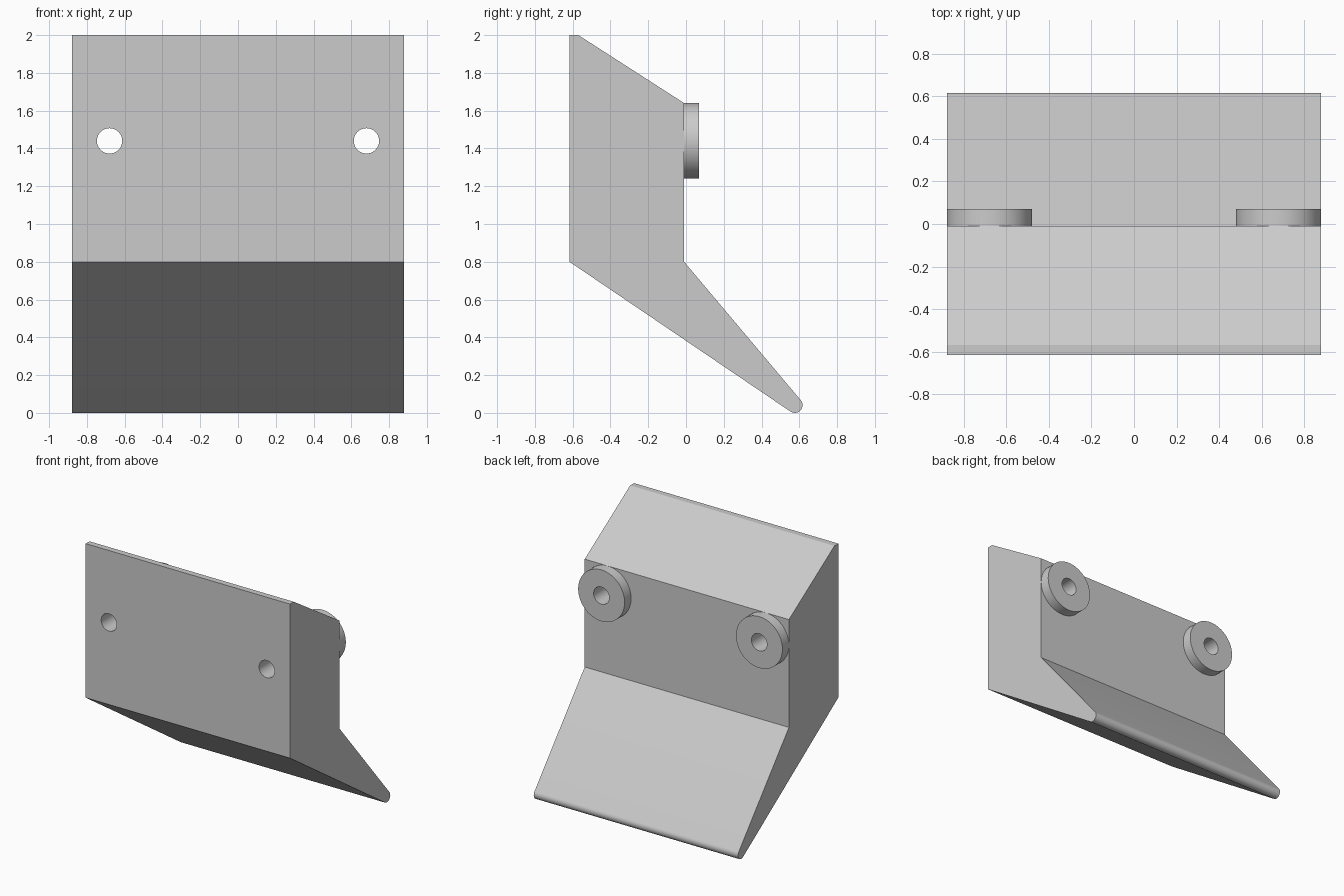
import bpy, bmesh, math
from mathutils import Matrix

old = bpy.data.objects.get("Cube")
if old:
    bpy.data.objects.remove(old, do_unlink=True)

HALF_WIDTH = 0.88
HOLE_X, HOLE_Z, HOLE_R = 0.68, 1.44, 0.067

grey = bpy.data.materials.new("plain grey")
grey.use_nodes = True
colour = (0.6, 0.6, 0.6, 1)
grey.diffuse_color = colour
grey.node_tree.nodes["Principled BSDF"].inputs["Base Color"].default_value = colour


def make_object(name, bm):
    bmesh.ops.recalc_face_normals(bm, faces=bm.faces)
    mesh = bpy.data.meshes.new(name)
    bm.to_mesh(mesh)
    bm.free()
    mesh.materials.append(grey)
    obj = bpy.data.objects.new(name, mesh)
    bpy.context.collection.objects.link(obj)
    return obj


def cylinder(name, x, y0, y1, radius):
    """Cylinder along y, centred on a hole axis."""
    bm = bmesh.new()
    place = Matrix.Translation((x, (y0 + y1) / 2, HOLE_Z)) @ Matrix.Rotation(math.pi / 2, 4, "X")
    bmesh.ops.create_cone(bm, cap_ends=True, segments=64, radius1=radius,
                          radius2=radius, depth=y1 - y0, matrix=place)
    return make_object(name, bm)


def drill(obj, cutters):
    for cutter in cutters:
        mod = obj.modifiers.new("bolt hole", "BOOLEAN")
        mod.operation = "DIFFERENCE"
        mod.solver = "EXACT"
        mod.object = cutter
    # Apply the cuts, then smooth only the round surfaces
    bpy.ops.object.select_all(action="DESELECT")
    obj.select_set(True)
    bpy.context.view_layer.objects.active = obj
    for mod in list(obj.modifiers):
        bpy.ops.object.modifier_apply(modifier=mod.name)
    bpy.ops.object.shade_smooth_by_angle(angle=math.radians(25))


# Side profile (y, z) with a rounded lower lip
profile = [(-0.617, 2), (-0.617, 0.8)]
for i in range(13):
    a = math.radians(-124 + 164 * i / 12)
    profile.append((0.576 + 0.041 * math.cos(a), 0.041 + 0.041 * math.sin(a)))
profile += [(-0.01, 0.8), (-0.01, 1.64), (-0.57, 2)]

# Wedge-shaped body, extruded across the width
bm = bmesh.new()
side = bm.faces.new([bm.verts.new((-HALF_WIDTH, y, z)) for y, z in profile])
extruded = bmesh.ops.extrude_face_region(bm, geom=[side], use_keep_orig=True)
bmesh.ops.translate(bm, vec=(2 * HALF_WIDTH, 0, 0),
                    verts=[g for g in extruded["geom"] if isinstance(g, bmesh.types.BMVert)])
body = make_object("wedge_body", bm)

# Bolt holes and the round spacers behind them
cutters, spacers = [], []
for label, x in (("left", HOLE_X), ("right", -HOLE_X)):
    cutters.append(cylinder(label + "_hole_cutter", x, -1, 1, HOLE_R))
    spacers.append(cylinder(label + "_spacer", x, -0.01, 0.07, 0.2))

drill(body, cutters)
for spacer, cutter in zip(spacers, cutters):
    drill(spacer, [cutter])
for cutter in cutters:
    bpy.data.objects.remove(cutter, do_unlink=True)
